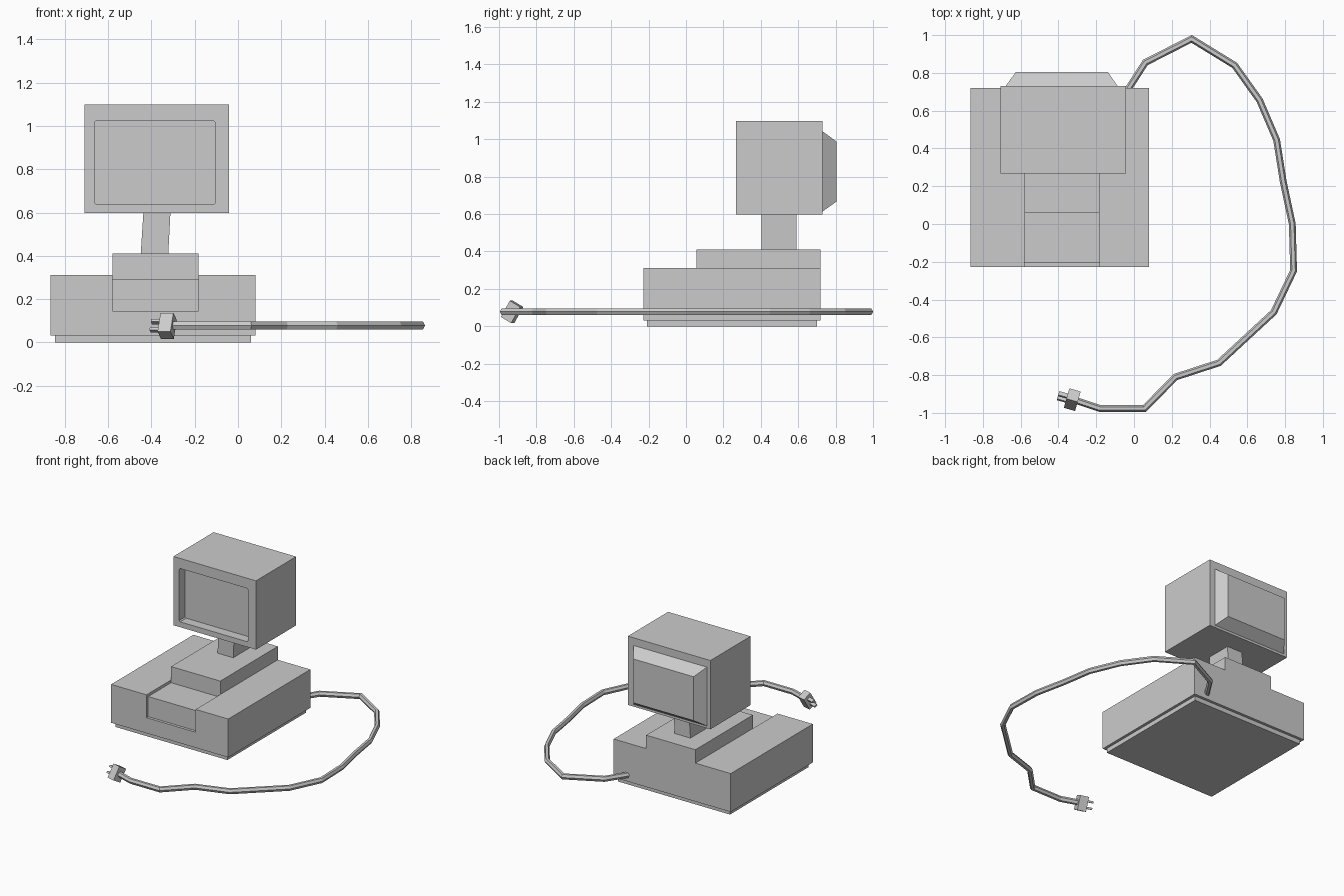
import bpy, bmesh, math
from mathutils import Vector, Matrix

if "Cube" in bpy.data.objects:
    bpy.data.objects.remove(bpy.data.objects["Cube"])


def finish(name, bm):
    bmesh.ops.recalc_face_normals(bm, faces=bm.faces)
    me = bpy.data.meshes.new(name)
    bm.to_mesh(me)
    bm.free()
    ob = bpy.data.objects.new(name, me)
    bpy.context.collection.objects.link(ob)
    return ob


def loft(name, rings):
    """Skin a list of equal-length point rings and cap both ends."""
    bm = bmesh.new()
    vs = [[bm.verts.new(p) for p in ring] for ring in rings]
    n = len(vs[0])
    for a, b in zip(vs, vs[1:]):
        for i in range(n):
            j = (i + 1) % n
            bm.faces.new((a[i], a[j], b[j], b[i]))
    bm.faces.new(vs[0][::-1])
    bm.faces.new(vs[-1])
    return finish(name, bm)


def rect_z(x0, x1, y0, y1, z):
    return [(x0, y0, z), (x1, y0, z), (x1, y1, z), (x0, y1, z)]


def rect_y(x0, x1, z0, z1, y, c=0.0):
    """Upright rectangle at depth y, with corners clipped by c."""
    if not c:
        return [(x0, y, z0), (x1, y, z0), (x1, y, z1), (x0, y, z1)]
    return [(x0 + c, y, z0), (x1 - c, y, z0), (x1, y, z0 + c), (x1, y, z1 - c),
            (x1 - c, y, z1), (x0 + c, y, z1), (x0, y, z1 - c), (x0, y, z0 + c)]


def box(name, x0, x1, y0, y1, z0, z1):
    return loft(name, [rect_z(x0, x1, y0, y1, z0), rect_z(x0, x1, y0, y1, z1)])


def cut(ob, cutter):
    mod = ob.modifiers.new("cut", 'BOOLEAN')
    mod.operation = 'DIFFERENCE'
    mod.solver = 'EXACT'
    mod.object = cutter
    bpy.context.view_layer.objects.active = ob
    bpy.ops.object.modifier_apply(modifier=mod.name)
    bpy.data.objects.remove(cutter)


# Computer case with a shallow sunken panel on its top and front
case = box("case", -0.865, 0.08, -0.227, 0.72, 0.032, 0.312)
cut(case, box("top_cutter", -0.58, -0.183, -0.3, 0.057, 0.292, 0.5))
cut(case, box("front_cutter", -0.58, -0.183, -0.3, -0.207, 0.145, 0.4))
box("case_foot", -0.845, 0.06, -0.208, 0.70, 0.0, 0.032)
box("raised_platform", -0.58, -0.183, 0.057, 0.72, 0.312, 0.41)

# Slightly leaning neck
loft("monitor_neck", [rect_z(-0.449, -0.322, 0.405, 0.59, 0.41),
                      rect_z(-0.437, -0.312, 0.403, 0.59, 0.598)])

# Monitor with recessed screen and tapered back
monitor = box("monitor", -0.708, -0.042, 0.267, 0.73, 0.597, 1.099)
cut(monitor, loft("screen_cutter", [rect_y(-0.662, -0.106, 0.636, 1.025, 0.1, 0.008),
                                    rect_y(-0.662, -0.106, 0.636, 1.025, 0.337, 0.008)]))
loft("monitor_back", [rect_y(-0.68, -0.087, 0.614, 1.043, 0.73),
                      rect_y(-0.625, -0.138, 0.667, 0.987, 0.805)])

# Power cable: hexagonal section swept along the floor with mitred bends
path = [Vector(p) for p in [
    (-0.04, 0.70), (0.06, 0.855), (0.305, 0.98), (0.533, 0.84), (0.665, 0.655),
    (0.755, 0.445), (0.79, 0.225), (0.838, 0.0), (0.845, -0.247), (0.74, -0.467),
    (0.45, -0.735), (0.22, -0.81), (0.055, -0.977), (-0.18, -0.977), (-0.315, -0.932)]]
CABLE_Z = 0.078
rings = []
for i, p in enumerate(path):
    d0 = (p - path[max(i - 1, 0)]).normalized() if i else (path[1] - p).normalized()
    d1 = (path[i + 1] - p).normalized() if i + 1 < len(path) else d0
    t = (d0 + d1).normalized()
    side = Vector((-t.y, t.x)) / t.dot(d0)
    ring = []
    for k in range(6):
        a = k * math.pi / 3
        q = p + side * 0.018 * math.cos(a)
        ring.append((q.x, q.y, CABLE_Z + 0.0205 * math.sin(a)))
    rings.append(ring)
loft("power_cable", rings)

# Plug and prongs, rolled about the cable direction
yaw = math.radians(16)
axis = Vector((-math.cos(yaw), math.sin(yaw), 0))
flat = Vector((math.sin(yaw), math.cos(yaw), 0))
long_dir = flat * 0.5 + Vector((0, 0, 0.866))
frame = Matrix((axis, long_dir, axis.cross(long_dir))).transposed().to_4x4()
frame = Matrix.Translation((-0.327, -0.93, 0.077)) @ frame


def plug_part(name, x0, x1, y0, y1, z0, z1):
    ob = box(name, x0, x1, y0, y1, z0, z1)
    ob.data.transform(frame)
    return ob


plug_part("plug", -0.031, 0.031, -0.05, 0.05, -0.033, 0.033)
for label, s in (("upper", 1), ("lower", -1)):
    plug_part("prong_" + label, 0.025, 0.078, s * 0.022 - 0.007, s * 0.022 + 0.007, -0.012, 0.012)

# Make all face normals point outward
for ob in bpy.context.collection.objects:
    bm = bmesh.new()
    bm.from_mesh(ob.data)
    bmesh.ops.recalc_face_normals(bm, faces=bm.faces)
    bm.to_mesh(ob.data)
    bm.free()
